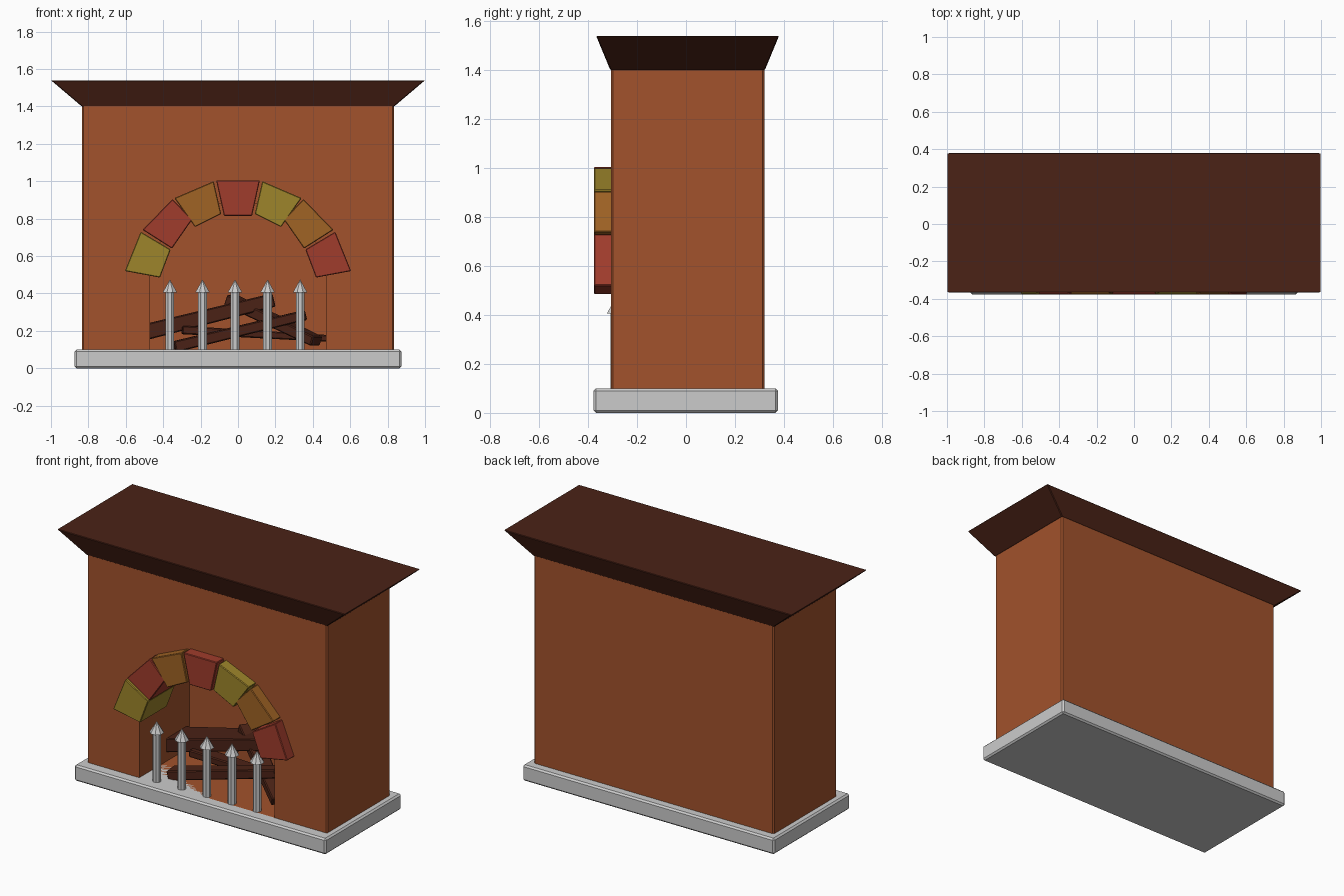
import bpy
from math import cos, sin, pi
from mathutils import Vector, Matrix

if "Cube" in bpy.data.objects:
    bpy.data.objects.remove(bpy.data.objects["Cube"])


def material(name, rgb):
    m = bpy.data.materials.new(name)
    m.diffuse_color = (*rgb, 1)
    m.use_nodes = True
    m.node_tree.nodes["Principled BSDF"].inputs["Base Color"].default_value = m.diffuse_color
    return m


CLAY = material("clay", (0.36, 0.085, 0.025))
WOOD = material("dark_wood", (0.07, 0.016, 0.008))
YELLOW = material("yellow_brick", (0.34, 0.235, 0.024))
RED = material("red_brick", (0.35, 0.045, 0.025))
ORANGE = material("orange_brick", (0.35, 0.125, 0.018))


def mesh_object(name, verts, faces, mat=None, bevel=0):
    me = bpy.data.meshes.new(name)
    me.from_pydata(verts, [], faces)
    ob = bpy.data.objects.new(name, me)
    bpy.context.collection.objects.link(ob)
    if mat:
        me.materials.append(mat)
    if bevel:
        mod = ob.modifiers.new("bevel", 'BEVEL')
        mod.width, mod.segments = bevel, 1
    return ob


def loft(name, a, b, mat=None, bevel=0):
    """Join two matching rings of points into a closed solid."""
    n = len(a)
    faces = [tuple(range(n))[::-1], tuple(range(n, 2 * n))]
    faces += [(i, (i + 1) % n, n + (i + 1) % n, n + i) for i in range(n)]
    return mesh_object(name, list(a) + list(b), faces, mat, bevel)


def rect(x, y0, y1, z):
    return [(-x, y0, z), (x, y0, z), (x, y1, z), (-x, y1, z)]


def prism(name, profile, y0, y1, mat=None, bevel=0):
    """Extrude a counter-clockwise (x, z) profile along y."""
    return loft(name, [(x, y1, z) for x, z in profile],
                [(x, y0, z) for x, z in profile], mat, bevel)


# Hearth slab, chimney body and flared mantel
loft("hearth_slab", rect(0.873, -0.378, 0.376, 0), rect(0.873, -0.378, 0.376, 0.1), bevel=0.01)
body = loft("chimney_body", rect(0.833, -0.307, 0.32, 0.09),
            rect(0.833, -0.307, 0.32, 1.41), CLAY, 0.008)
loft("mantel", rect(0.835, -0.309, 0.322, 1.4), rect(1.0, -0.367, 0.38, 1.54), WOOD, 0.004)

# Arched firebox opening
arch = [(0.47 * cos(pi * i / 12), 0.49 + 0.4 * sin(pi * i / 12)) for i in range(13)]
cutter = prism("firebox_cutter", [(-0.47, 0.1), (0.47, 0.1)] + arch, -0.6, 0.19, CLAY)
cutter.hide_render = True
cutter.hide_viewport = True
cut = body.modifiers.new("opening", 'BOOLEAN')
cut.operation, cut.object, cut.solver = 'DIFFERENCE', cutter, 'EXACT'

# Arch bricks: left half listed, right half mirrored
left = [
    [(-0.417, 0.485), (-0.36, 0.635), (-0.52, 0.73), (-0.605, 0.52)],
    [(-0.353, 0.64), (-0.245, 0.795), (-0.35, 0.905), (-0.51, 0.74)],
    [(-0.23, 0.755), (-0.09, 0.825), (-0.13, 1.0), (-0.34, 0.91)],
]
key = [(-0.075, 0.815), (0.075, 0.815), (0.117, 1.005), (-0.117, 1.005)]
right = [[(-x, z) for x, z in reversed(b)] for b in reversed(left)]
colours = [YELLOW, RED, ORANGE, RED, YELLOW, ORANGE, RED]
for i, (brick, colour) in enumerate(zip(left + [key] + right, colours)):
    prism(f"arch_brick_{i + 1}", brick, -0.376, -0.11, colour, 0.004)


# Grate bars with pointed tips
def ring(x, y, z, r, n=8):
    return [(x + r * cos(2 * pi * (i + .5) / n), y + r * sin(2 * pi * (i + .5) / n), z)
            for i in range(n)]


for i in range(5):
    x, y = -0.364 + 0.174 * i, -0.285
    loft(f"grate_bar_{i + 1}", ring(x, y, 0.09, 0.025), ring(x, y, 0.41, 0.025))
    faces = [tuple(range(8))[::-1]] + [(k, (k + 1) % 8, 8) for k in range(8)]
    mesh_object(f"grate_tip_{i + 1}", ring(x, y, 0.405, 0.042) + [(x, y, 0.475)], faces)


# Split logs: tapered planks between two points
def log(name, a, b, width, height, taper):
    a, b = Vector(a), Vector(b)
    d = (b - a).normalized()
    side = Vector((0, 0, 1)).cross(d).normalized()
    up = d.cross(side)

    def end(p, s):
        return [p + side * (sx * width * s / 2) + up * (sz * height * s / 2)
                for sx, sz in ((-1, -1), (1, -1), (1, 1), (-1, 1))]
    loft(name, end(a, 1), end(b, taper), WOOD, 0.006)


log("log_back", (-0.49, 0.06, 0.195), (0.19, 0.08, 0.365), 0.2, 0.085, 0.85)
log("log_front", (-0.34, -0.18, 0.115), (0.36, -0.11, 0.285), 0.09, 0.06, 0.9)
log("log_cross", (-0.04, 0.14, 0.365), (0.42, -0.19, 0.145), 0.1, 0.06, 0.9)
log("log_low", (-0.3, -0.02, 0.205), (0.48, 0.03, 0.16), 0.09, 0.045, 0.8)
